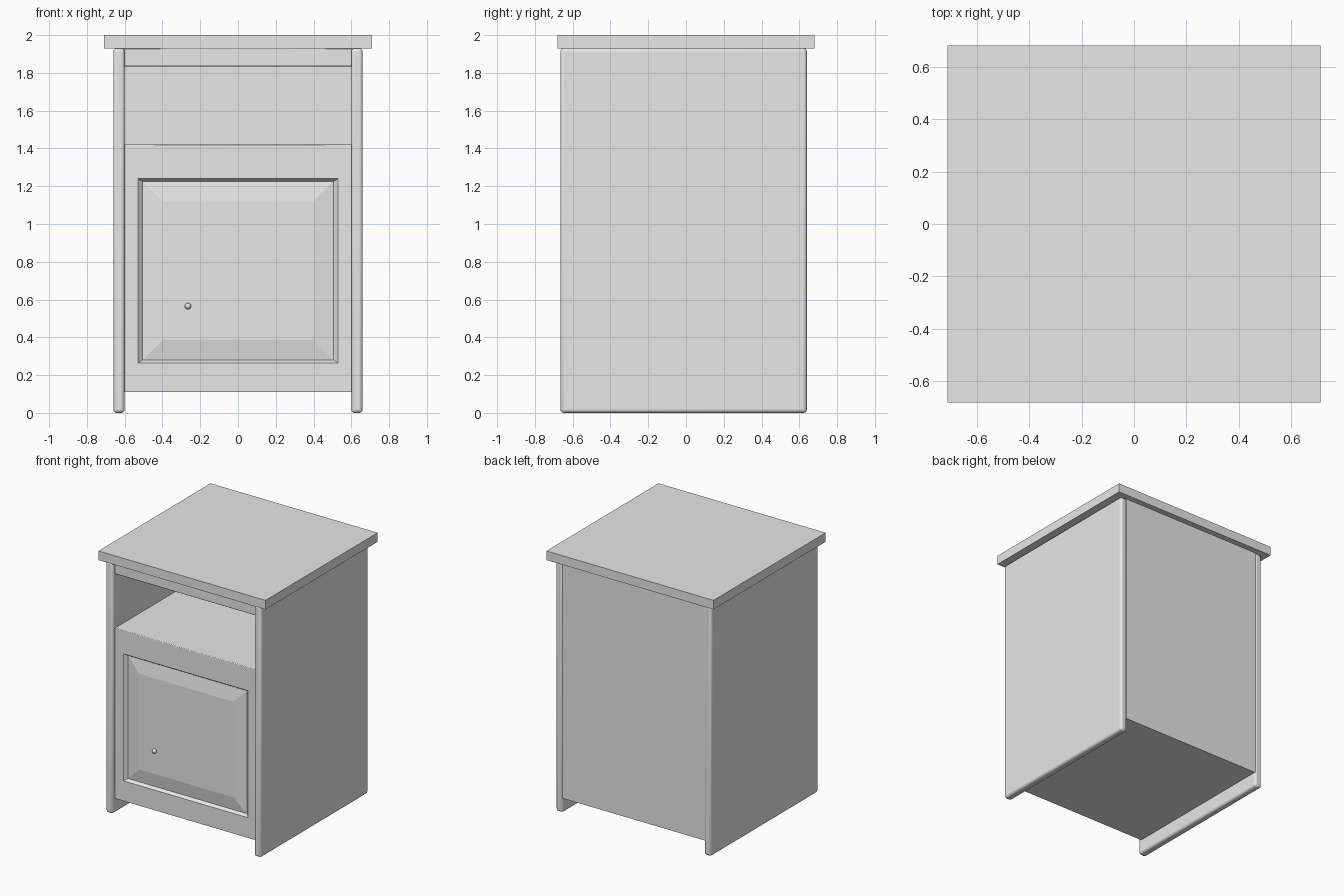
import bpy, bmesh

cube = bpy.data.objects.get("Cube")
if cube:
    bpy.data.objects.remove(cube, do_unlink=True)

grey = bpy.data.materials.new("plain grey")
grey.use_nodes = True
grey.diffuse_color = (0.8, 0.8, 0.8, 1)
grey.node_tree.nodes["Principled BSDF"].inputs["Base Color"].default_value = (0.8, 0.8, 0.8, 1)


def finish(ob, name, bevel=0, segments=2):
    ob.name = name
    ob.data.materials.append(grey)
    if bevel:
        mod = ob.modifiers.new("rounded edges", "BEVEL")
        mod.width, mod.segments = bevel, segments
    bpy.ops.object.select_all(action="DESELECT")
    ob.select_set(True)
    bpy.context.view_layer.objects.active = ob
    bpy.ops.object.shade_smooth_by_angle()
    return ob


def box(name, low, high, bevel=0, segments=2):
    middle = [(a + b) / 2 for a, b in zip(low, high)]
    bpy.ops.mesh.primitive_cube_add(size=1, location=middle)
    ob = bpy.context.object
    ob.scale = [b - a for a, b in zip(low, high)]
    bpy.ops.object.transform_apply(location=False, rotation=False, scale=True)
    return finish(ob, name, bevel, segments)


# Carcass: overhanging top, two side panels, back, bottom, shelf and rail
box("top_board", (-0.71, -0.68, 1.93), (0.71, 0.68, 2))
for side, x in (("right", -0.63), ("left", 0.63)):
    box(side + "_side_panel", (x - 0.03, -0.665, 0), (x + 0.03, 0.64, 1.93), 0.018, 3)
box("back_panel", (-0.605, 0.6, 0.11), (0.605, 0.635, 1.93))
box("bottom_board", (-0.605, -0.6, 0.11), (0.605, 0.61, 0.16))
box("open_shelf", (-0.605, -0.635, 1.37), (0.605, 0.61, 1.42), 0.005)
box("top_rail", (-0.605, -0.635, 1.835), (0.605, -0.59, 1.93), 0.004)

# Door: rectangular rings joined from the back, over the frame, to the raised panel
rings = [  # half width, bottom, top, depth
    (0.6, 0.11, 1.415, -0.6),
    (0.6, 0.11, 1.415, -0.635),
    (0.53, 0.265, 1.24, -0.635),
    (0.505, 0.28, 1.225, -0.612),
    (0.4, 0.385, 1.12, -0.63),
]
bm = bmesh.new()
loops = [[bm.verts.new(p) for p in ((-w, y, b), (w, y, b), (w, y, t), (-w, y, t))]
         for w, b, t, y in rings]
for outer, inner in zip(loops, loops[1:]):
    for i in range(4):
        j = (i + 1) % 4
        bm.faces.new((outer[i], outer[j], inner[j], inner[i]))
bm.faces.new(loops[-1])
bm.faces.new(loops[0][::-1])
bmesh.ops.recalc_face_normals(bm, faces=bm.faces)
mesh = bpy.data.meshes.new("door")
bm.to_mesh(mesh)
bm.free()
door = bpy.data.objects.new("door", mesh)
bpy.context.collection.objects.link(door)
finish(door, "door")
for poly in mesh.polygons:
    poly.use_smooth = False

# Small round knob
bpy.ops.mesh.primitive_uv_sphere_add(segments=16, ring_count=8, radius=0.017,
                                     location=(-0.265, -0.637, 0.565))
finish(bpy.context.object, "door_knob")
